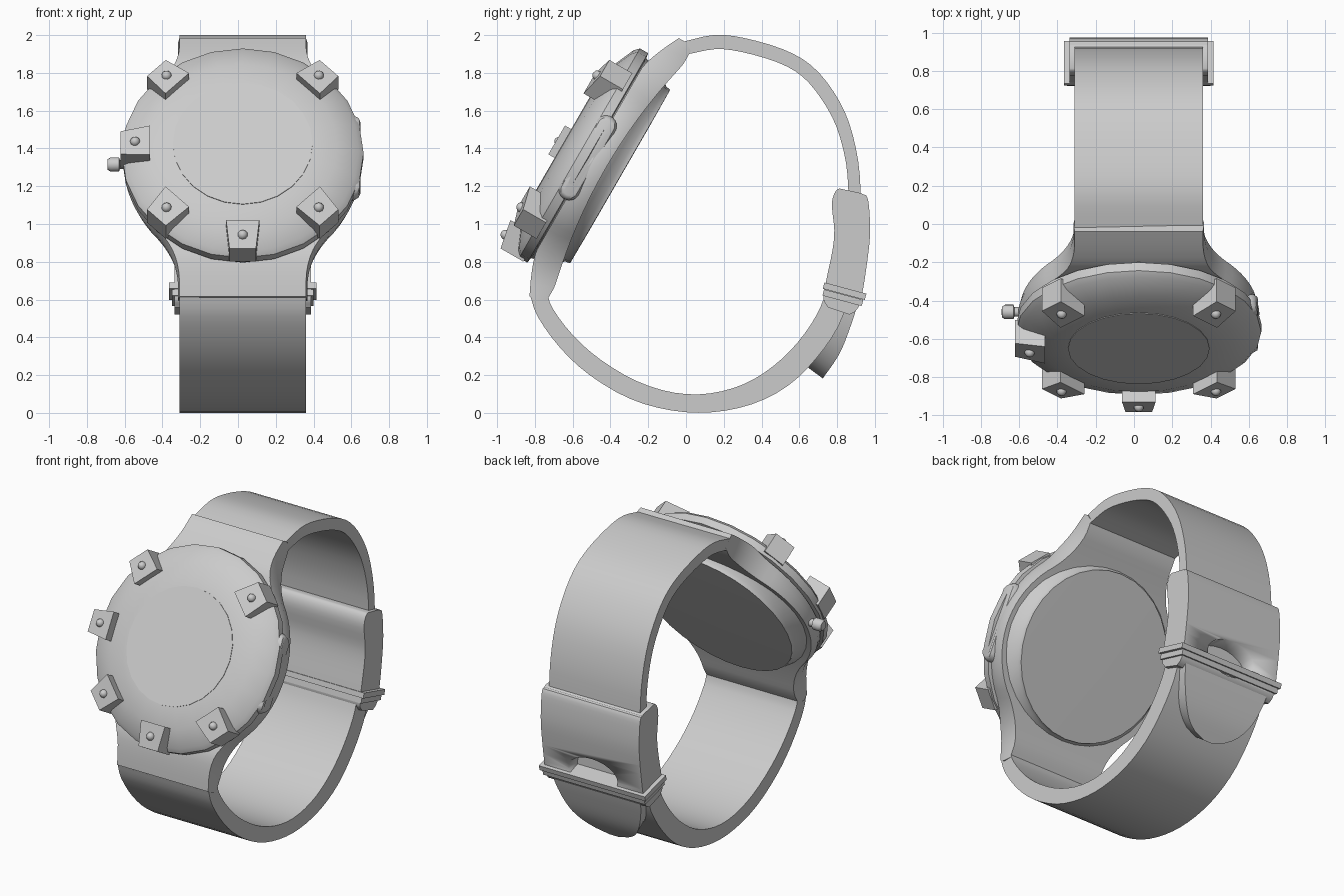
import bpy, bmesh
from math import sin, cos, pi, radians, sqrt
from mathutils import Matrix, Vector

old = bpy.data.objects.get("Cube")
if old:
    bpy.data.objects.remove(old, do_unlink=True)

grey = bpy.data.materials.new("matte grey")
grey.use_nodes = True
COLOUR = (0.6, 0.6, 0.6, 1)
grey.diffuse_color = COLOUR
grey.node_tree.nodes["Principled BSDF"].inputs["Base Color"].default_value = COLOUR

MID = 0.025        # sideways centre of the watch
HALF = 0.335       # half the strap width
SIDES = 24
# Tilted frame of the case: local z points out of the dial
CASE = Matrix.Translation((MID, -0.65, 1.425)) @ Matrix.Rotation(radians(60), 4, "X")


def loft(name, rings, frame=None, angle=35):
    """Skin a row of equal rings, cap both ends."""
    bm = bmesh.new()
    rows = [[bm.verts.new(p) for p in ring] for ring in rings]
    n = len(rows[0])
    for a, b in zip(rows, rows[1:]):
        for i in range(n):
            j = (i + 1) % n
            bm.faces.new((a[i], a[j], b[j], b[i]))
    bm.faces.new(rows[0])
    bm.faces.new(rows[-1])
    if frame:
        bm.transform(frame)
    bmesh.ops.recalc_face_normals(bm, faces=bm.faces)
    me = bpy.data.meshes.new(name)
    bm.to_mesh(me)
    bm.free()
    me.materials.append(grey)
    ob = bpy.data.objects.new(name, me)
    bpy.context.collection.objects.link(ob)
    bpy.ops.object.select_all(action="DESELECT")
    ob.select_set(True)
    bpy.context.view_layer.objects.active = ob
    bpy.ops.object.shade_smooth_by_angle(angle=radians(angle))
    return ob


def lathe(name, profile, frame, sides=SIDES, angle=35):
    """Turn (radius, height) points about the frame's z axis."""
    rings = [[(r * cos(2 * pi * i / sides), r * sin(2 * pi * i / sides), h)
              for i in range(sides)] for r, h in profile]
    return loft(name, rings, frame, angle)


def spline(points, steps=3):
    """Smooth curve through points."""
    p = [Vector(q) for q in points]
    p = [2 * p[0] - p[1]] + p + [2 * p[-1] - p[-2]]
    out = []
    for a, b, c, d in zip(p, p[1:], p[2:], p[3:]):
        for k in range(steps):
            t = k / steps
            out.append(0.5 * (2 * b + (c - a) * t + (2 * a - 5 * b + 4 * c - d) * t * t
                              + (3 * b - a - 3 * c + d) * t ** 3))
    return out + [p[-2]]


def ribbon(name, points, half, width=lambda s: 1, steps=3):
    """Band along (y, z, thickness) points."""
    path = spline(points, steps)
    rings = []
    for i, p in enumerate(path):
        d = path[min(i + 1, len(path) - 1)] - path[max(i - 1, 0)]
        side = Vector((-d.y, d.x)).normalized() * p.z / 2
        w = half * width(i / (len(path) - 1))
        rings.append([(MID + x, p.x + s * side.x, p.y + s * side.y)
                      for x, s in ((-w, -1), (w, -1), (w, 1), (-w, 1))])
    return loft(name, rings)


def box(name, size, frame):
    x, y, z = (s / 2 for s in size)
    return loft(name, [[(-x, -y, h), (x, -y, h), (x, y, h), (-x, y, h)] for h in (-z, z)], frame)


# Case body: round in the middle, narrowing into curved lugs
def body_width(u):
    u = abs(u)
    if u < 0.44:
        return sqrt(0.63 ** 2 - u * u)
    return 0.342 + 0.109 * max(0, (0.72 - u) / 0.28) ** 2


rings = []
for i in range(-20, 21):
    u = 0.79 * i / 20
    w, a = body_width(u), abs(u)
    top = -0.16 - 0.09 * max(0, (a - 0.56) / 0.23) ** 1.3
    low = -0.26 - 0.08 * min(1, a / 0.7) ** 2
    mid = (top + low) / 2
    rings.append([(-w, u, mid), (-w * 0.98, u, top), (w * 0.98, u, top),
                  (w, u, mid), (w * 0.98, u * 0.965, low), (-w * 0.98, u * 0.965, low)])
loft("case_body", rings, CASE, 40)

# Case back, bezel and dial
lathe("case_back", [(0.61, -0.23), (0.575, -0.28), (0.535, -0.32), (0.53, -0.348),
                    (0.3, -0.35), (0.02, -0.35)], CASE, 32, 60)
lathe("bezel", [(0.6, -0.19), (0.61, -0.155), (0.64, -0.15), (0.64, -0.1), (0.615, -0.075),
                (0.5, -0.025), (0.37, -0.002), (0.02, -0.002)], CASE, SIDES, 30)
lathe("dial", [(0.37, -0.004), (0.37, 0.002)], CASE)

# Bezel studs with domed screws
for deg in (45, 135, 180, 225, 270, 315):
    spin = CASE @ Matrix.Rotation(radians(deg), 4, "Z")
    inner, outer = [
        [(r, -w, -0.13), (r, w, -0.13), (r, w, h), (r, -w, h)]
        for r, w, h in ((0.49, 0.088, 0.04), (0.646, 0.07, 0.01))]
    loft("bezel_stud", [inner, outer], spin)
    lathe("stud_screw", [(0.026, 0), (0.026, 0.03), (0.018, 0.044), (0.004, 0.05)],
          spin @ Matrix.Translation((0.57, 0, 0)), 10, 60)

# Crown on the right side of the case
crown = CASE @ Matrix.Translation((-0.6, 0, -0.22)) @ Matrix.Rotation(-pi / 2, 4, "Y")
lathe("crown", [(0.025, 0), (0.025, 0.05), (0.038, 0.055), (0.038, 0.1),
                (0.028, 0.115), (0.004, 0.117)], crown, 16)


# Long push button following the curve of the left side
def pad_ring(x, r):
    ring = []
    for i in range(20):
        a = 2 * pi * (i + 0.5) / 20
        u = r * cos(a) + (0.195 if cos(a) > 0 else -0.195)
        ring.append((x - 0.8 * u * u, u, -0.15 + r * sin(a)))
    return ring


loft("side_button", [pad_ring(x, r) for x, r in ((0.58, 0.056), (0.635, 0.056), (0.652, 0.045),
                                                (0.655, 0.03))], CASE)

# Strap halves
ribbon("upper_strap", [(-0.01, 1.93, 0.07), (0.15, 1.963, 0.075), (0.3, 1.948, 0.075),
                       (0.5, 1.89, 0.075), (0.64, 1.81, 0.075), (0.75, 1.68, 0.075),
                       (0.83, 1.525, 0.07), (0.88, 1.325, 0.065), (0.895, 1.12, 0.065)], HALF)
ribbon("lower_strap", [(-0.78, 0.63, 0.09), (-0.745, 0.53, 0.09), (-0.63, 0.375, 0.095),
                       (-0.48, 0.24, 0.1), (-0.28, 0.122, 0.1), (-0.07, 0.06, 0.095),
                       (0.13, 0.053, 0.1), (0.33, 0.1, 0.115), (0.5, 0.195, 0.13),
                       (0.64, 0.33, 0.13), (0.75, 0.49, 0.13), (0.81, 0.65, 0.12)], HALF)

# Strap end: rounded tongue below the keeper
ribbon("strap_tongue", [(0.885, 0.62, 0.07), (0.84, 0.49, 0.08), (0.77, 0.34, 0.1),
                        (0.68, 0.215, 0.11)], 0.325,
       lambda s: sqrt(max(0.01, 1 - s * s)), 5)

# Clasp with a thumb notch
clasp = ribbon("clasp", [(0.872, 1.175, 0.12), (0.869, 1.155, 0.17), (0.87, 1.1, 0.195),
                         (0.88, 0.97, 0.19), (0.87, 0.85, 0.19), (0.84, 0.68, 0.2),
                         (0.82, 0.58, 0.19), (0.808, 0.54, 0.12)], 0.362)
notch = lathe("notch_cutter", [(1, -0.06), (1, 0.1)],
              Matrix.Translation((MID, 0.95, 0.67)) @ Matrix.Diagonal((0.18, 1, 0.11, 1))
              @ Matrix.Rotation(pi / 2, 4, "X"))
notch.hide_render = True
notch.hide_viewport = True
cut = clasp.modifiers.new("notch", "BOOLEAN")
cut.operation = "DIFFERENCE"
cut.object = notch

# Keeper: two bars wrapped across the clasp
keeper = Matrix.Translation((MID, 0.835, 0.627)) @ Matrix.Rotation(radians(-15), 4, "X")
box("keeper_upper_bar", (0.78, 0.23, 0.034), keeper @ Matrix.Translation((0, 0, 0.018)))
box("keeper_lower_bar", (0.75, 0.215, 0.034), keeper @ Matrix.Translation((0, 0, -0.018)))
